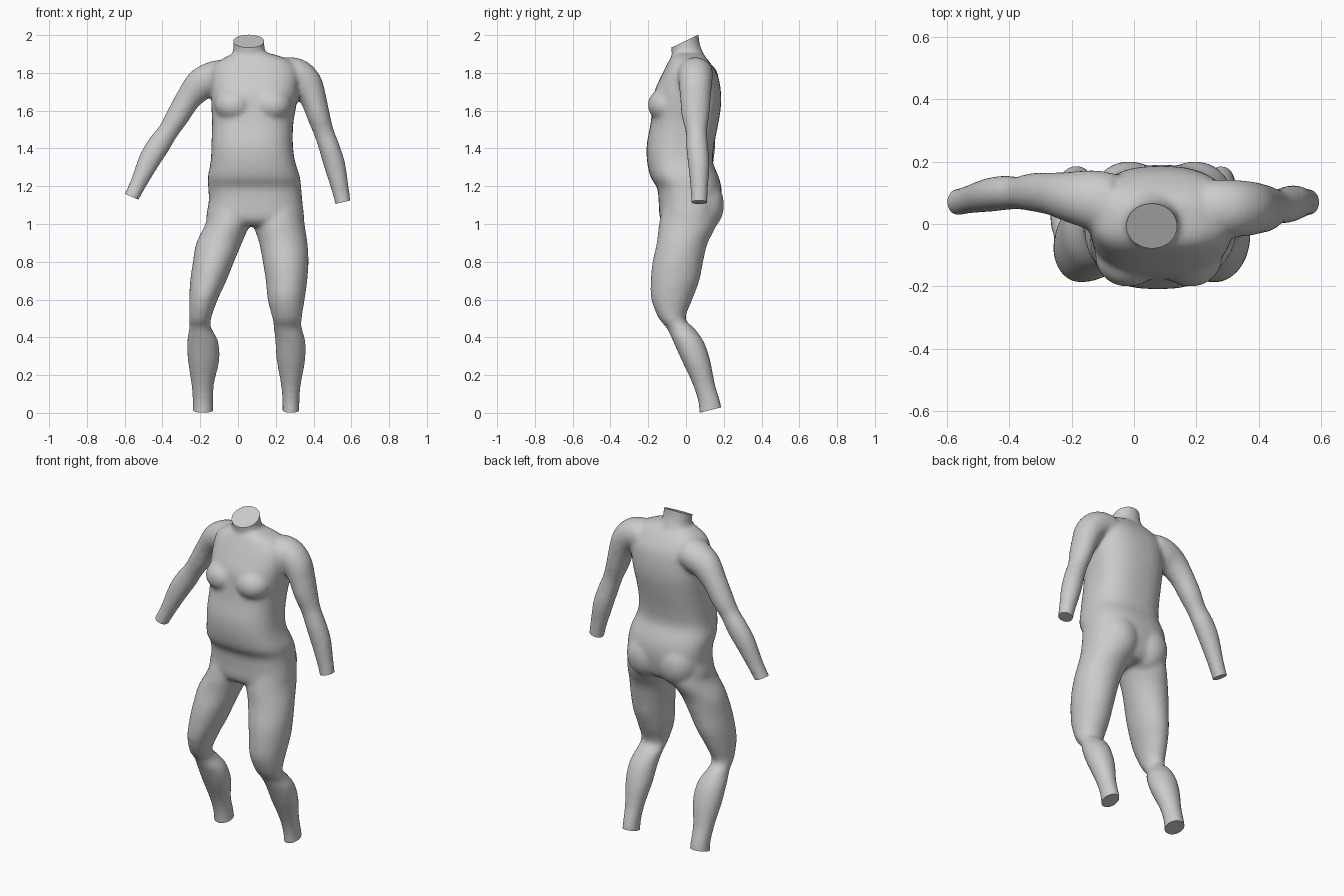
import bpy, bmesh, math
from mathutils import Vector

SIDES = 32
body = bmesh.new()


def spline(rows, steps=5):
    """Catmull-Rom interpolation through rows of numbers."""
    out = []
    for i in range(len(rows) - 1):
        a, b = rows[max(i - 1, 0)], rows[i]
        c, d = rows[i + 1], rows[min(i + 2, len(rows) - 1)]
        for s in range(steps):
            t = s / steps
            out.append([0.5 * (2 * q + (r - p) * t + (2 * p - 5 * q + 4 * r - w) * t * t
                               + (3 * q - p - 3 * r + w) * t ** 3)
                        for p, q, r, w in zip(a, b, c, d)])
    return out + [list(rows[-1])]


def loft(rows, level=True, power=2.0):
    """Closed tube from rows (x, y, z, half width, half depth)."""
    rows = spline(rows)
    rings = []
    for i, (x, y, z, rw, rd) in enumerate(rows):
        if level:
            side = Vector((1, 0, 0))
        else:
            tangent = Vector(rows[min(i + 1, len(rows) - 1)][:3]) - Vector(rows[max(i - 1, 0)][:3])
            side = tangent.cross(Vector((0, 1, 0))).normalized()
        ring = []
        for k in range(SIDES):
            a = 2 * math.pi * k / SIDES
            c, s = math.cos(a), math.sin(a)
            u = math.copysign(abs(c) ** (2 / power), c) * (rw + 0.003)
            v = math.copysign(abs(s) ** (2 / power), s) * (rd + 0.003)
            ring.append(body.verts.new(Vector((x, y, z)) + side * u + Vector((0, v, 0))))
        rings.append(ring)
    faces = [body.faces.new(rings[0]), body.faces.new(rings[-1][::-1])]
    for p, q in zip(rings, rings[1:]):
        for k in range(SIDES):
            n = (k + 1) % SIDES
            faces.append(body.faces.new((p[k], q[k], q[n], p[n])))
    bmesh.ops.recalc_face_normals(body, faces=faces)


def ellipsoid(center, radii):
    verts = bmesh.ops.create_uvsphere(body, u_segments=24, v_segments=16, radius=1)["verts"]
    for v in verts:
        v.co = Vector(center) + Vector([a * b for a, b in zip(v.co, radii)])


# Torso: z, left, right, front, back
torso = [(0.99, -0.13, 0.31, -0.10, 0.13), (1.03, -0.165, 0.345, -0.135, 0.165),
         (1.12, -0.152, 0.338, -0.142, 0.185), (1.19, -0.155, 0.332, -0.15, 0.185),
         (1.25, -0.157, 0.325, -0.185, 0.17), (1.33, -0.142, 0.30, -0.203, 0.14),
         (1.42, -0.138, 0.288, -0.205, 0.147), (1.53, -0.135, 0.29, -0.185, 0.168),
         (1.62, -0.138, 0.305, -0.175, 0.182), (1.70, -0.14, 0.315, -0.165, 0.182),
         (1.78, -0.14, 0.32, -0.13, 0.168), (1.84, -0.125, 0.30, -0.10, 0.135),
         (1.885, -0.06, 0.23, -0.075, 0.10), (1.91, 0.0, 0.13, -0.05, 0.07)]
loft([((l + r) / 2, (f + b) / 2, z, (r - l) / 2, (b - f) / 2) for z, l, r, f, b in torso], power=2.5)

# Neck
loft([(0.06, 0.03, 1.82, 0.12, 0.09), (0.06, 0.01, 1.90, 0.086, 0.082),
      (0.057, -0.004, 1.95, 0.08, 0.075), (0.057, -0.015, 2.04, 0.082, 0.075)])

# Breasts and buttocks, mirrored about the body axis
for s in (-1, 1):
    ellipsoid((0.08 + s * 0.10, -0.105, 1.63), (0.105, 0.098, 0.09))
    ellipsoid((0.09 + s * 0.105, 0.09, 1.10), (0.12, 0.112, 0.14))

# Legs: shared z, centre y, half depth; then x and half width for each leg
leg_side = [(1.10, 0.02, 0.14), (1.0, 0.01, 0.15), (0.9, -0.02, 0.132), (0.8, -0.043, 0.131),
            (0.7, -0.058, 0.126), (0.6, -0.075, 0.106), (0.5, -0.073, 0.068), (0.45, -0.03, 0.07),
            (0.38, 0.012, 0.078), (0.28, 0.052, 0.073), (0.15, 0.095, 0.056), (0.05, 0.125, 0.056),
            (-0.05, 0.135, 0.058)]
left_leg = [(-0.03, 0.115), (-0.055, 0.115), (-0.10, 0.118), (-0.13, 0.106), (-0.157, 0.093),
            (-0.183, 0.073), (-0.20, 0.055), (-0.20, 0.056), (-0.187, 0.079), (-0.182, 0.081),
            (-0.187, 0.057), (-0.185, 0.051), (-0.185, 0.055)]
right_leg = [(0.22, 0.12), (0.218, 0.132), (0.24, 0.125), (0.252, 0.118), (0.257, 0.107),
             (0.255, 0.095), (0.26, 0.075), (0.263, 0.072), (0.277, 0.077), (0.28, 0.073),
             (0.28, 0.05), (0.28, 0.042), (0.28, 0.044)]
for leg in (left_leg, right_leg):
    loft([(x, y, z, w, d) for (z, y, d), (x, w) in zip(leg_side, leg)])

# Left arm, held out
loft([(-0.06, 0.06, 1.785, 0.085, 0.10), (-0.13, 0.075, 1.77, 0.088, 0.095),
      (-0.20, 0.085, 1.735, 0.082, 0.08), (-0.265, 0.097, 1.66, 0.065, 0.066),
      (-0.32, 0.102, 1.57, 0.059, 0.06), (-0.37, 0.10, 1.49, 0.052, 0.05),
      (-0.415, 0.10, 1.425, 0.058, 0.053), (-0.465, 0.093, 1.345, 0.056, 0.052),
      (-0.525, 0.08, 1.22, 0.042, 0.043), (-0.565, 0.07, 1.14, 0.038, 0.041),
      (-0.59, 0.068, 1.09, 0.038, 0.041)], level=False)

# Right arm, hanging lower
loft([(0.24, 0.05, 1.80, 0.08, 0.09), (0.31, 0.05, 1.79, 0.085, 0.09),
      (0.365, 0.05, 1.74, 0.08, 0.085), (0.40, 0.05, 1.66, 0.066, 0.078),
      (0.427, 0.05, 1.57, 0.058, 0.07), (0.455, 0.055, 1.485, 0.051, 0.054),
      (0.485, 0.06, 1.40, 0.053, 0.056), (0.512, 0.068, 1.31, 0.054, 0.054),
      (0.54, 0.07, 1.19, 0.044, 0.044), (0.555, 0.07, 1.115, 0.039, 0.041),
      (0.565, 0.07, 1.06, 0.039, 0.041)], level=False)

# Fuse the parts into one smooth skin
mesh = bpy.data.meshes.new("body")
body.to_mesh(mesh)
body.free()
obj = bpy.data.objects.new("body", mesh)
bpy.context.collection.objects.link(obj)
remesh = obj.modifiers.new("fuse", 'REMESH')
remesh.mode = 'VOXEL'
remesh.voxel_size = 0.012
smooth = obj.modifiers.new("soften", 'SMOOTH')
smooth.factor = 0.5
smooth.iterations = 10
bpy.context.view_layer.update()
fused = bpy.data.meshes.new_from_object(obj.evaluated_get(bpy.context.evaluated_depsgraph_get()))
obj.modifiers.clear()
obj.data = fused

# Cut neck, wrists and ankles off flat and cap them
bm = bmesh.new()
bm.from_mesh(fused)
cuts = [((0.058, -0.01, 1.966), (0, -0.43, 0.9)),
        ((-0.565, 0.07, 1.145), (-0.4, 0, -0.92)), ((0.554, 0.07, 1.115), (0.24, 0, -0.97)),
        ((-0.185, 0.125, 0.014), (0, 0.25, -0.97)), ((0.28, 0.125, 0.014), (0, 0.25, -0.97))]
for point, normal in cuts:
    near = {v for v in bm.verts if (v.co - Vector(point)).length < 0.16}
    geom = list(near)
    geom += [e for e in bm.edges if all(v in near for v in e.verts)]
    geom += [f for f in bm.faces if all(v in near for v in f.verts)]
    bmesh.ops.bisect_plane(bm, geom=geom, plane_co=point, plane_no=normal, clear_outer=True)
    bmesh.ops.holes_fill(bm, edges=[e for e in bm.edges if e.is_boundary], sides=0)
bmesh.ops.recalc_face_normals(bm, faces=bm.faces)
bm.to_mesh(fused)
bm.free()

bpy.context.view_layer.objects.active = obj
obj.select_set(True)
bpy.ops.object.shade_smooth_by_angle(angle=math.radians(40))
